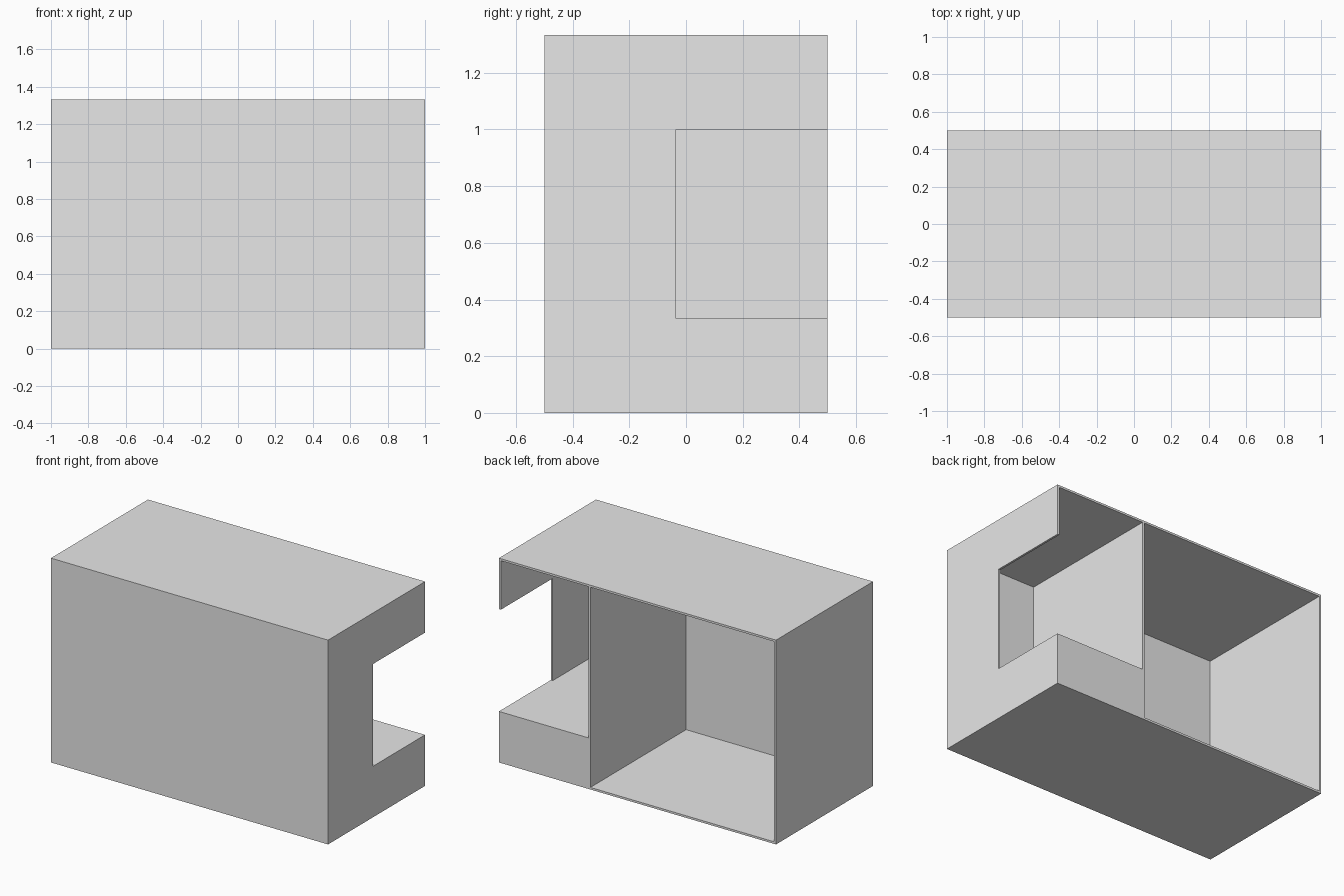
import bpy
import bmesh

if "Cube" in bpy.data.objects:
    bpy.data.objects.remove(bpy.data.objects["Cube"], do_unlink=True)

W, D, H = 1.0, 0.5, 1.333      # half width, half depth, height
T = 0.0135                     # panel thickness
DIV = 0.34                     # right face of the divider
LOW, HIGH = 0.333, 1.0         # side opening, bottom and top
NOTCH = -0.035                 # front edge of the side opening

grey = bpy.data.materials.new("light_grey")
grey.use_nodes = True
grey.diffuse_color = (0.8, 0.8, 0.8, 1)
grey.node_tree.nodes["Principled BSDF"].inputs["Base Color"].default_value = (0.8, 0.8, 0.8, 1)


def link(name, bm):
    bmesh.ops.recalc_face_normals(bm, faces=bm.faces)
    mesh = bpy.data.meshes.new(name)
    bm.to_mesh(mesh)
    bm.free()
    mesh.materials.append(grey)
    obj = bpy.data.objects.new(name, mesh)
    bpy.context.collection.objects.link(obj)
    return obj


def box(name, lo, hi):
    bm = bmesh.new()
    bmesh.ops.create_cube(bm, size=1)
    for v in bm.verts:
        v.co = [b if c > 0 else a for a, b, c in zip(lo, hi, v.co)]
    return link(name, bm)


def side_panel(name, x, outline):
    # Extrude a (y, z) outline across the panel thickness
    bm = bmesh.new()
    face = bm.faces.new([bm.verts.new((x, y, z)) for y, z in outline])
    new = bmesh.ops.extrude_face_region(bm, geom=[face])["geom"]
    bmesh.ops.translate(bm, vec=(T, 0, 0),
                        verts=[v for v in new if isinstance(v, bmesh.types.BMVert)])
    return link(name, bm)


# Outer shell, open at the back
box("bottom_panel", (-W, -D, 0), (W, D, T))
box("top_panel", (-W, -D, H - T), (W, D, H))
box("front_panel", (-W, -D, T), (W, -D + T, H - T))
box("right_side_panel", (-W, -D + T, T), (-W + T, D, H - T))

# Left side with the opening reaching the back edge
side_panel("left_side_panel", W - T, [
    (-D + T, T), (D, T), (D, LOW), (NOTCH, LOW),
    (NOTCH, HIGH), (D, HIGH), (D, H - T), (-D + T, H - T)])

# Divider and the raised, closed-in shelf beside it
box("divider", (DIV, -D + T, T), (DIV + T, D, H - T))
box("raised_shelf", (DIV + T, -D + T, T), (W - T, D, LOW))
